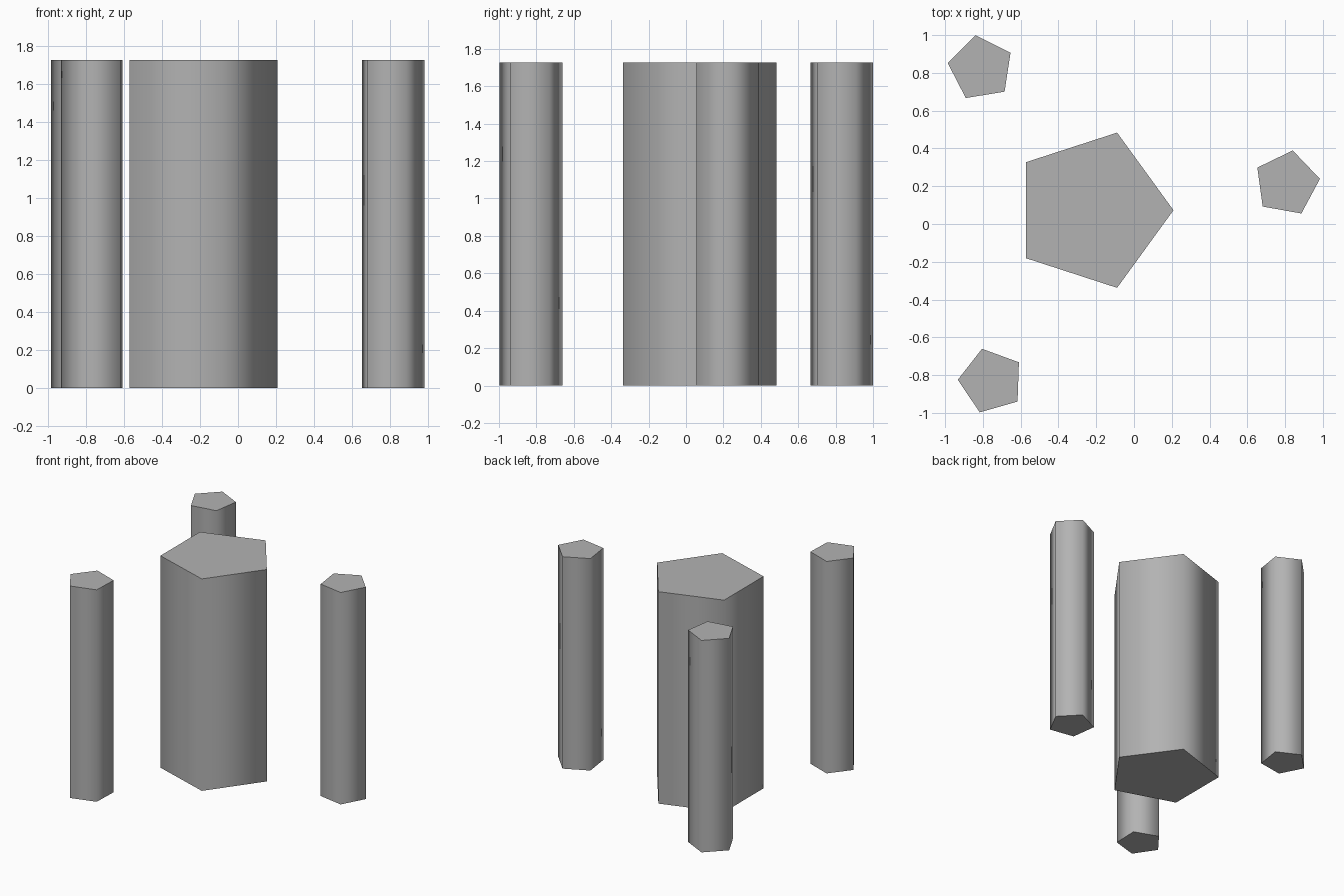
import bpy
from math import radians

if "Cube" in bpy.data.objects:
    bpy.data.objects.remove(bpy.data.objects["Cube"])

HEIGHT = 1.727

# Mid-grey stone
stone = bpy.data.materials.new("stone_grey")
stone.diffuse_color = (0.45, 0.45, 0.45, 1)
stone.use_nodes = True
stone.node_tree.nodes["Principled BSDF"].inputs["Base Color"].default_value = stone.diffuse_color


def pillar(name, x, y, radius, corner_angle):
    """Five-sided prism with one corner pointing at corner_angle (degrees)."""
    # the cylinder primitive starts with a corner on +y
    bpy.ops.mesh.primitive_cylinder_add(
        vertices=5, radius=radius, depth=HEIGHT,
        location=(x, y, HEIGHT / 2),
        rotation=(0, 0, radians(corner_angle - 90)))
    obj = bpy.context.object
    obj.name = name
    obj.data.materials.append(stone)
    # sides shade smoothly into each other, caps stay crisp
    bpy.ops.object.shade_smooth_by_angle(angle=radians(80))
    return obj


# Wide central column
pillar("central_column", -0.223, 0.073, 0.432, 0)

# Three slim columns around it
pillar("back_left_column", -0.811, 0.825, 0.177, 99.3)
pillar("right_column", 0.809, 0.215, 0.177, 79.8)
pillar("front_left_column", -0.756, -0.831, 0.177, 178)
